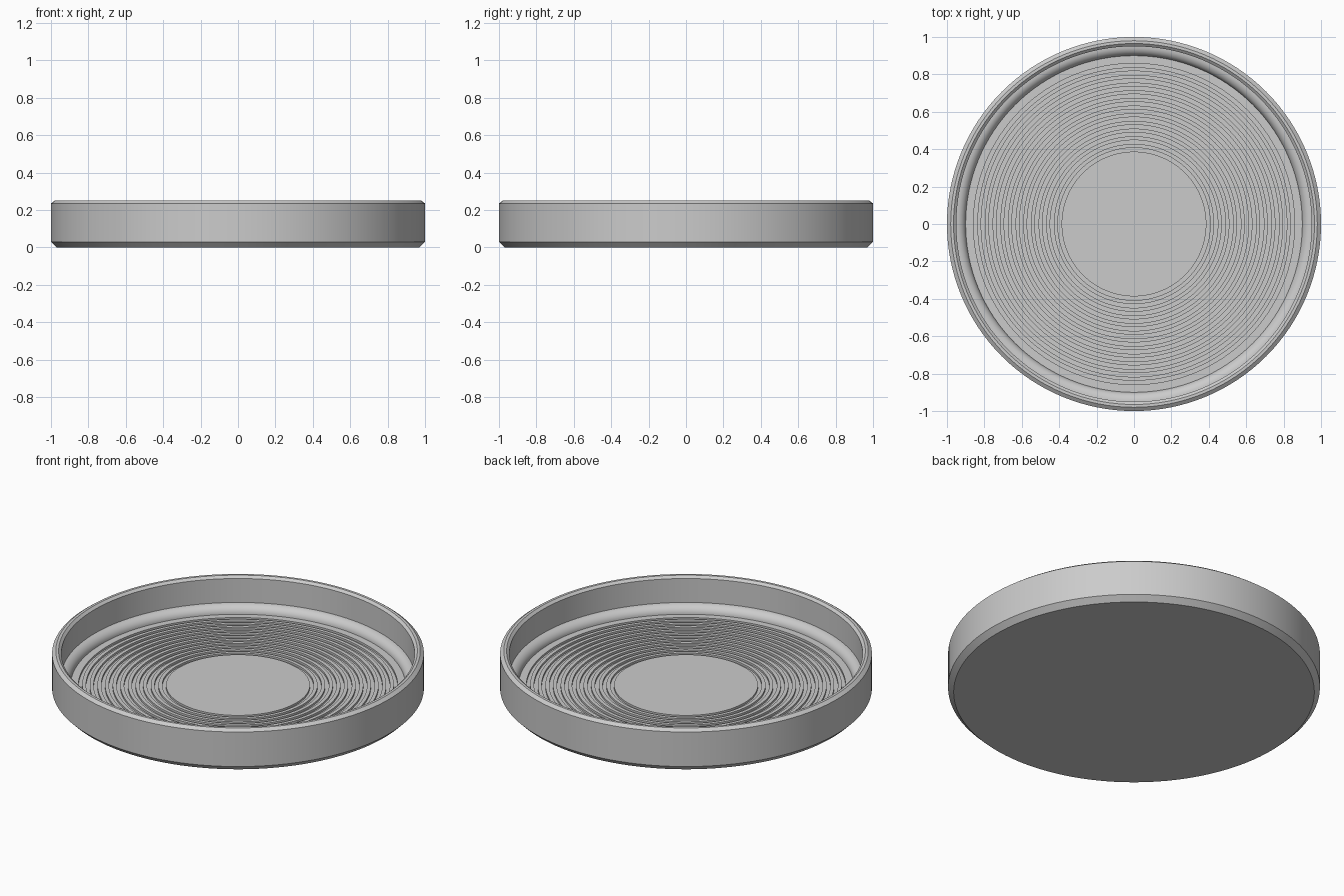
import bpy
import bmesh
import math

cube = bpy.data.objects.get("Cube")
if cube:
    bpy.data.objects.remove(cube, do_unlink=True)

SEGMENTS = 128
FLOOR = 0.048
GROOVE_COUNT, GROOVE_START, GROOVE_PITCH, GROOVE_DEPTH = 12, 0.387, 0.041, 0.012

grey = bpy.data.materials.new("plain grey")
grey.use_nodes = True
colour = (0.6, 0.6, 0.6, 1)
grey.diffuse_color = colour
grey.node_tree.nodes["Principled BSDF"].inputs["Base Color"].default_value = colour


def lathe(name, profile, material):
    """Spin an (r, z) profile around the vertical axis."""
    bm = bmesh.new()
    verts = [bm.verts.new((r, 0, z)) for r, z in profile]
    edges = [bm.edges.new(pair) for pair in zip(verts, verts[1:])]
    bmesh.ops.spin(bm, geom=verts + edges, cent=(0, 0, 0), axis=(0, 0, 1),
                   angle=math.tau, steps=SEGMENTS, use_merge=False)
    bmesh.ops.remove_doubles(bm, verts=bm.verts[:], dist=0.0001)
    bmesh.ops.recalc_face_normals(bm, faces=bm.faces[:])
    mesh = bpy.data.meshes.new(name)
    bm.to_mesh(mesh)
    bm.free()
    mesh.materials.append(material)
    obj = bpy.data.objects.new(name, mesh)
    bpy.context.collection.objects.link(obj)
    bpy.ops.object.select_all(action="DESELECT")
    obj.select_set(True)
    bpy.context.view_layer.objects.active = obj
    bpy.ops.object.shade_smooth_by_angle(angle=math.radians(25))
    return obj


# Underside, outer wall and chamfered rim
profile = [(0, 0), (0.97, 0), (1, 0.03), (1, 0.235), (0.98, 0.25),
           (0.965, 0.25), (0.95, 0.237)]

# Rounded ledge at the foot of the inner wall
LEDGE_STEPS = 8
for i in range(LEDGE_STEPS + 1):
    a = math.pi / 2 * (1 + i / LEDGE_STEPS)
    profile.append((0.95 + 0.05 * math.cos(a), FLOOR + 0.047 * math.sin(a)))

# Concentric square grooves around the flat centre disc
for i in reversed(range(GROOVE_COUNT)):
    inner = GROOVE_START + i * GROOVE_PITCH
    outer = inner + GROOVE_PITCH / 2
    low = FLOOR - GROOVE_DEPTH
    profile += [(outer, FLOOR), (outer, low), (inner, low), (inner, FLOOR)]
profile.append((0, FLOOR))

lathe("grooved_dish", profile, grey)
